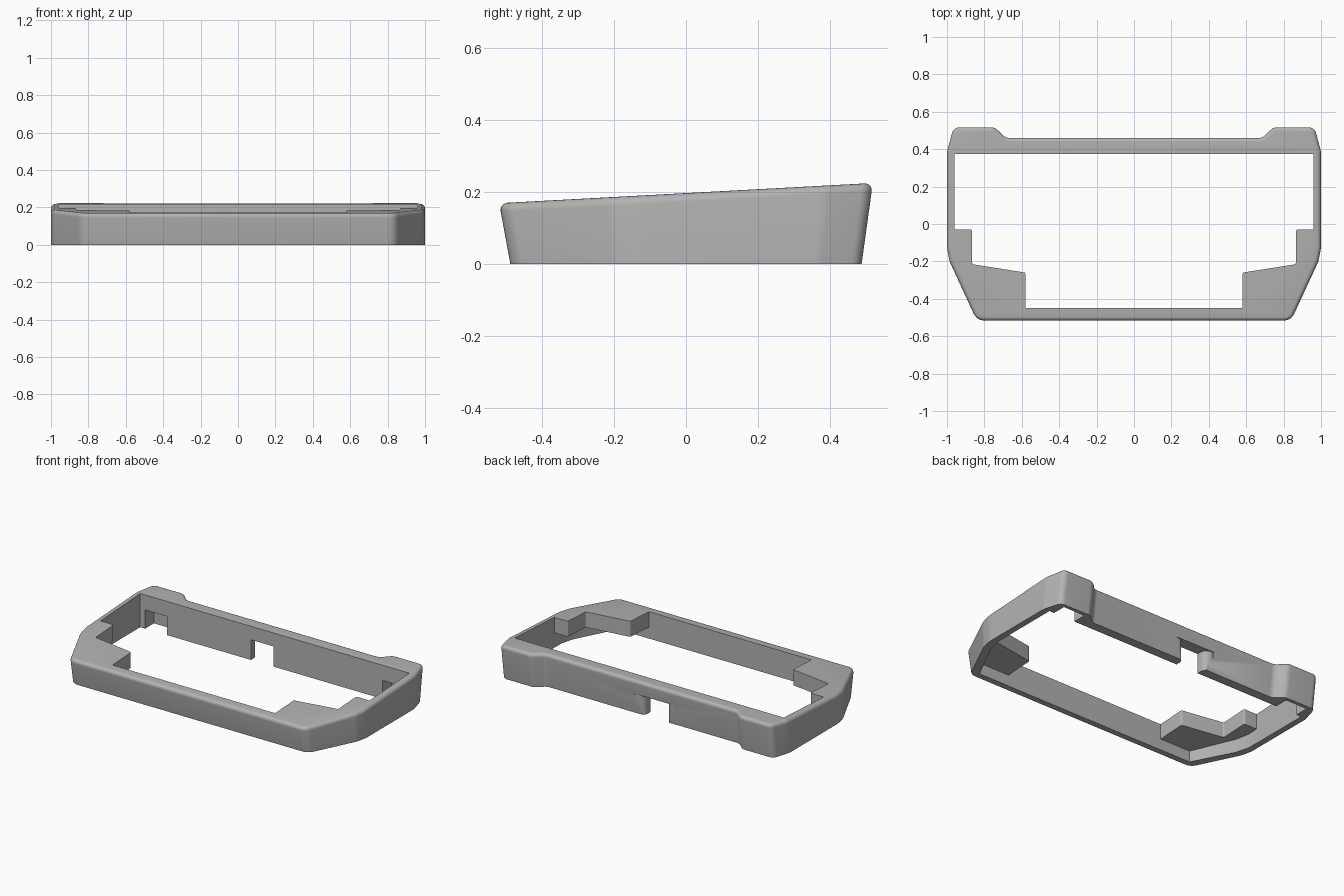
import bpy, bmesh, math
from mathutils import Vector

cube = bpy.data.objects.get("Cube")
if cube:
    bpy.data.objects.remove(cube, do_unlink=True)

grey = bpy.data.materials.new("mid grey")
grey.use_nodes = True
colour = (0.45, 0.45, 0.45, 1)
grey.diffuse_color = colour
grey.node_tree.nodes["Principled BSDF"].inputs["Base Color"].default_value = colour


def top_height(y):
    return 0.197 + 0.054 * y


def rounded(points, steps=6):
    """Closed outline from (x, y, radius) corners, with tangent arcs."""
    out = []
    for i, (x, y, r) in enumerate(points):
        p = Vector((x, y))
        if r == 0:
            out.append(p)
            continue
        a = (Vector(points[i - 1][:2]) - p).normalized()
        b = (Vector(points[(i + 1) % len(points)][:2]) - p).normalized()
        half = a.angle(b) / 2
        centre = p + (a + b).normalized() * (r / math.sin(half))
        start = p + a * (r / math.tan(half)) - centre
        end = p + b * (r / math.tan(half)) - centre
        for k in range(steps + 1):
            t = k / steps
            out.append(centre + start.lerp(end, t).normalized() * r)
    return out


def mirrored(half):
    return half + [(-x, y, r) for x, y, r in reversed(half)]


def prism(name, outline, low, high, taper=0, bevel=0):
    """Extrude an outline between two heights given as functions of y."""
    bm = bmesh.new()
    top = [bm.verts.new((p.x, p.y, high(p.y))) for p in outline]
    base = [bm.verts.new((p.x, p.y * (1 - taper), low(p.y))) for p in outline]
    lid = bm.faces.new(top)
    bm.faces.new(base[::-1])
    for i in range(len(top)):
        j = (i + 1) % len(top)
        bm.faces.new((top[i], base[i], base[j], top[j]))
    bmesh.ops.recalc_face_normals(bm, faces=bm.faces)
    if bevel:
        bmesh.ops.bevel(bm, geom=list(lid.edges), offset=bevel, segments=5,
                        profile=0.5, affect='EDGES', clamp_overlap=False)
    mesh = bpy.data.meshes.new(name)
    bm.to_mesh(mesh)
    bm.free()
    mesh.materials.append(grey)
    obj = bpy.data.objects.new(name, mesh)
    bpy.context.collection.objects.link(obj)
    return obj


def flat(z):
    return lambda y: z


# Outer shell: chamfered front corners, two raised rear humps, sloping top
shell = mirrored([(0.84, -0.52, 0.06), (0.985, -0.205, 0.15), (1, -0.13, 0.2),
                  (1, 0.39, 0.1), (0.965, 0.52, 0.04), (0.745, 0.52, 0.05),
                  (0.685, 0.463, 0.05)])
frame = prism("frame", rounded(shell), flat(0), top_height, 0.06, 0.024)

# Stepped opening through the top, leaving the front corner tabs
opening = mirrored([(0.58, -0.45, 0), (0.58, -0.26, 0.01), (0.865, -0.215, 0.01),
                    (0.865, -0.03, 0.01), (0.96, -0.03, 0), (0.96, 0.375, 0)])
cutters = [prism("opening_cutter", rounded(opening), flat(-0.1), flat(0.4))]

# Hollow beneath the tabs
hollow = mirrored([(0.80, -0.449, 0), (0.935, -0.19, 0), (0.959, -0.1, 0),
                   (0.959, 0.374, 0)])
cutters.append(prism("underside_cutter", rounded(hollow), flat(-0.1),
                     lambda y: top_height(y) - 0.1))

# Flared cable slot in the back wall
slot = [(-0.01, 0.3, 0), (-0.01, 0.446, 0.045), (0.05, 0.446, 0), (0.05, 0.6, 0),
        (-0.23, 0.6, 0), (-0.23, 0.446, 0), (-0.17, 0.446, 0.045), (-0.17, 0.3, 0)]
cutters.append(prism("slot_cutter", rounded(slot), flat(-0.1), flat(0.13)))

# Pockets inside the rear humps
for s in (-1, 1):
    pocket = [(s * 0.77, 0.34, 0), (s * 0.925, 0.34, 0),
              (s * 0.925, 0.465, 0), (s * 0.77, 0.465, 0)]
    cutters.append(prism("pocket_cutter", rounded(pocket), flat(-0.1), flat(0.12)))

# Cut everything out of the shell
bpy.ops.object.select_all(action='DESELECT')
bpy.context.view_layer.objects.active = frame
frame.select_set(True)
for cutter in cutters:
    cutter.hide_render = True
    mod = frame.modifiers.new("cut", 'BOOLEAN')
    mod.operation = 'DIFFERENCE'
    mod.solver = 'EXACT'
    mod.object = cutter
    bpy.ops.object.modifier_apply(modifier=mod.name)
    bpy.data.objects.remove(cutter, do_unlink=True)
bpy.ops.object.shade_smooth_by_angle(angle=math.radians(30))
